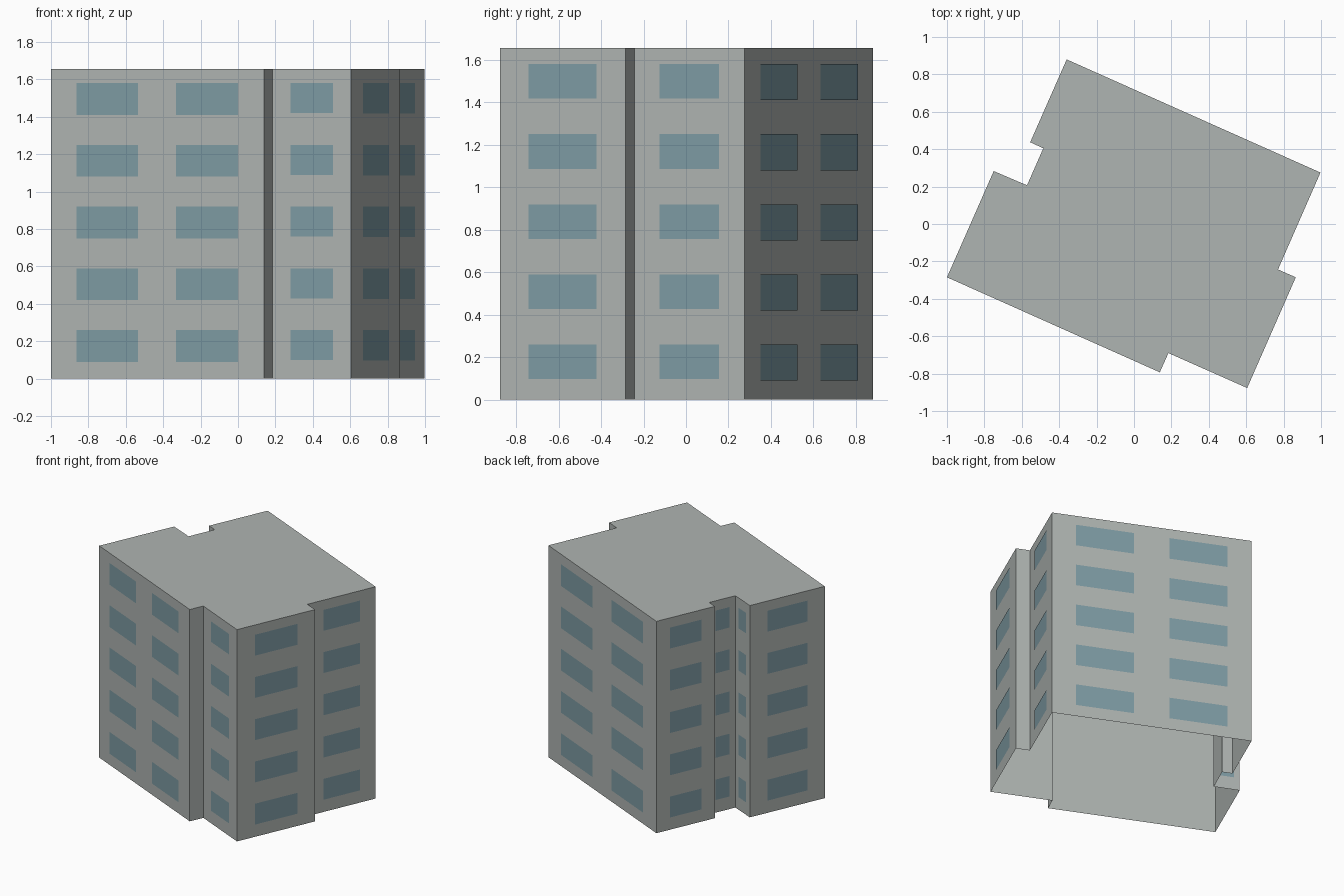
import bpy
import bmesh
from mathutils import Vector

if "Cube" in bpy.data.objects:
    bpy.data.objects.remove(bpy.data.objects["Cube"], do_unlink=True)


def make_material(name, rgb):
    mat = bpy.data.materials.new(name)
    mat.use_nodes = True
    mat.diffuse_color = (*rgb, 1)
    mat.node_tree.nodes["Principled BSDF"].inputs["Base Color"].default_value = (*rgb, 1)
    return mat


def make_object(name, bm, mat):
    mesh = bpy.data.meshes.new(name)
    bm.to_mesh(mesh)
    bm.free()
    mesh.materials.append(mat)
    obj = bpy.data.objects.new(name, mesh)
    bpy.context.collection.objects.link(obj)
    return obj


concrete = make_material("grey concrete", (0.43, 0.46, 0.445))
glass = make_material("blue grey glass", (0.21, 0.33, 0.37))

HEIGHT, FLOORS, STOREY = 1.655, 5, 0.33
WINDOW_TOP = 0.26
PLATE = 0.003

# Each wall: start corner, window height, window spans along the wall (counterclockwise)
pair = [(0.12, 0.41), (0.588, 0.88)]
single = [(0.23, 0.77)]
walls = [
    ((-1.0, -0.285), 0.17, pair),
    ((0.138, -0.793), 0, []),
    ((0.184, -0.69), 0.16, single),
    ((0.605, -0.877), 0.163, single),
    ((0.865, -0.285), 0, []),
    ((0.77, -0.243), 0.163, single),
    ((0.997, 0.275), 0.17, pair),
    ((-0.36, 0.88), 0.163, single),
    ((-0.555, 0.437), 0, []),
    ((-0.485, 0.405), 0.16, single),
    ((-0.572, 0.207), 0.16, single),
    ((-0.75, 0.283), 0.163, single),
]
corners = [Vector((*w[0], 0)) for w in walls]
up = Vector((0, 0, 1))

# Building shell: outer walls and flat roof, open underneath
bm = bmesh.new()
low = [bm.verts.new(c) for c in corners]
high = [bm.verts.new(c + up * HEIGHT) for c in corners]
bm.faces.new(high)
for i in range(len(low)):
    j = (i + 1) % len(low)
    bm.faces.new((low[i], low[j], high[j], high[i]))
make_object("building_shell", bm, concrete)

# Windows: one pane per span on every storey, just proud of the wall
bm = bmesh.new()
for i, (_, size, spans) in enumerate(walls):
    a, b = corners[i], corners[(i + 1) % len(corners)]
    out = (b - a).cross(up).normalized() * PLATE
    for floor in range(FLOORS):
        top = WINDOW_TOP + floor * STOREY
        for s, e in spans:
            p, q = a.lerp(b, s) + out, a.lerp(b, e) + out
            bm.faces.new([bm.verts.new(v) for v in (
                p + up * (top - size), q + up * (top - size), q + up * top, p + up * top)])
make_object("windows", bm, glass)
